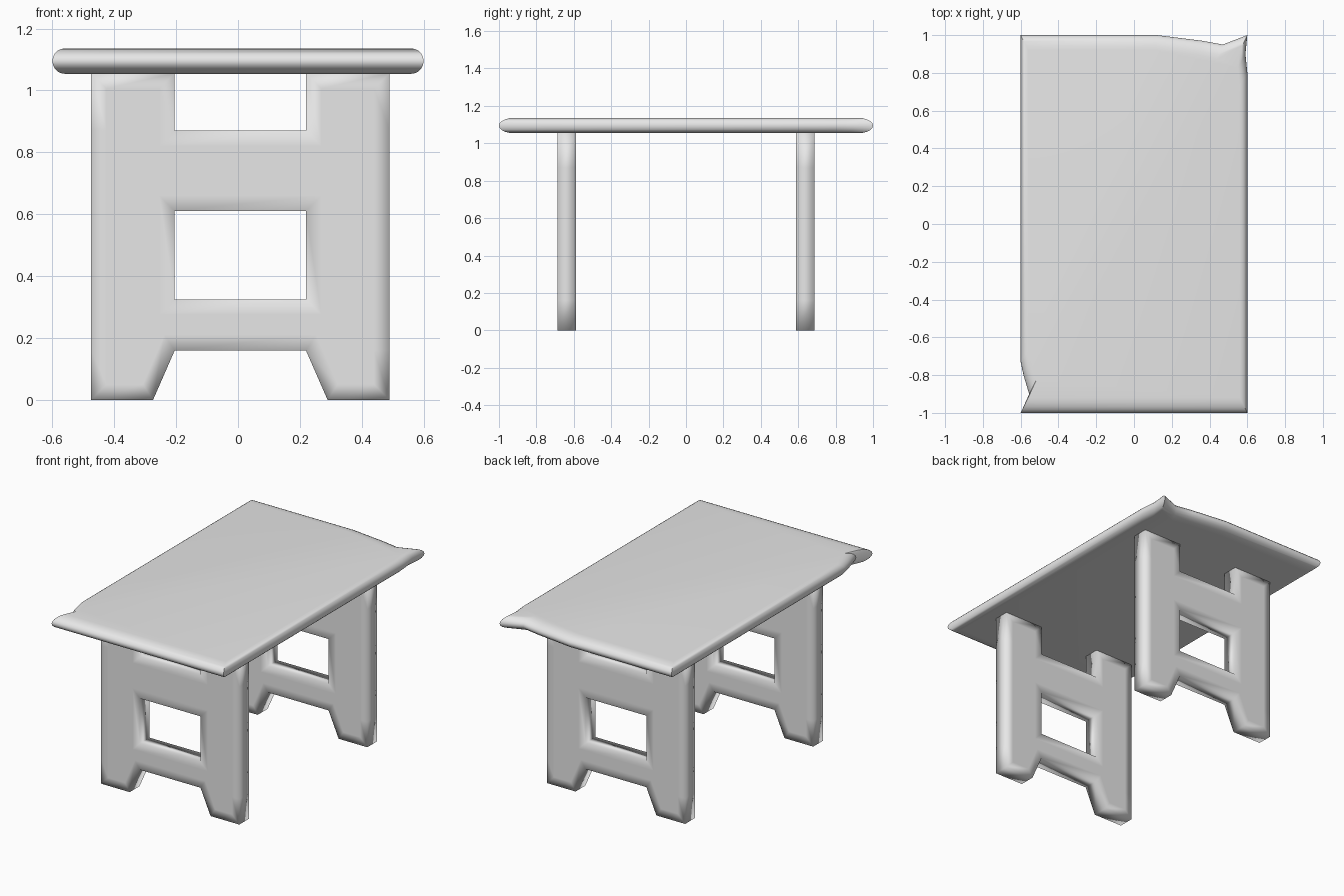
import bpy, bmesh, math
from mathutils import Vector

if "Cube" in bpy.data.objects:
    bpy.data.objects.remove(bpy.data.objects["Cube"])

# One plain grey for the whole table
grey = bpy.data.materials.new("plain grey")
grey.use_nodes = True
grey.diffuse_color = (0.8, 0.8, 0.8, 1)
grey.node_tree.nodes["Principled BSDF"].inputs["Base Color"].default_value = (0.8, 0.8, 0.8, 1)


def finish(bm, name, smooth=True):
    bmesh.ops.recalc_face_normals(bm, faces=bm.faces)
    for f in bm.faces:
        f.smooth = smooth
    mesh = bpy.data.meshes.new(name)
    bm.to_mesh(mesh)
    bm.free()
    mesh.materials.append(grey)
    obj = bpy.data.objects.new(name, mesh)
    bpy.context.collection.objects.link(obj)
    return obj


# Tabletop: worn outline lofted through a rounded edge profile
def make_top():
    outline = [(-0.6, -1), (0.6, -1), (0.6, 0.8), (0.59, 0.9), (0.6, 1),
               (0.47, 0.95), (0.36, 0.97), (0.12, 1), (-0.6, 1),
               (-0.6, -0.73), (-0.585, -0.8), (-0.555, -0.9)]
    bm = bmesh.new()
    rings = []
    steps = 10
    for i in range(steps + 1):
        a = math.pi * (i / steps - 0.5)
        back = 1 - math.cos(a)
        sx, sy = 1 - 0.04 * back / 0.6, 1 - 0.08 * back
        z = 1.095 + 0.041 * math.sin(a)
        rings.append([bm.verts.new((x * sx, y * sy, z)) for x, y in outline])
    n = len(outline)
    for low, high in zip(rings, rings[1:]):
        for i in range(n):
            j = (i + 1) % n
            bm.faces.new((low[i], low[j], high[j], high[i]))
    bm.faces.new(rings[0])
    bm.faces.new(rings[-1])
    finish(bm, "tabletop")
    obj = bpy.data.objects["tabletop"]
    bpy.context.view_layer.objects.active = obj
    obj.select_set(True)
    bpy.ops.object.shade_smooth_by_angle(angle=math.radians(35))
    obj.select_set(False)


# Trestle: two splayed-foot posts joined by two rails
def make_trestle(name, y):
    middle, half = 0.0075, 0.4825
    rows = [(0, 0.282), (0.16, 0.212), (0.325, 0.212),
            (0.61, 0.212), (0.87, 0.212), (1.056, 0.212)]
    thick = 0.098
    bm = bmesh.new()
    grid = [[bm.verts.new((middle + x, y - thick / 2, z))
             for x in (-half, -inner, inner, half)] for z, inner in rows]
    for r in range(len(rows) - 1):
        for c in range(3):
            if c != 1 or r in (1, 3):
                bm.faces.new((grid[r][c], grid[r][c + 1],
                              grid[r + 1][c + 1], grid[r + 1][c]))
    ext = bmesh.ops.extrude_face_region(bm, geom=bm.faces[:])
    new = [v for v in ext["geom"] if isinstance(v, bmesh.types.BMVert)]
    bmesh.ops.translate(bm, verts=new, vec=Vector((0, thick, 0)))
    bmesh.ops.recalc_face_normals(bm, faces=bm.faces)
    # A border loop keeps the soft shading close to the edges
    broad = [f for f in bm.faces if abs(f.normal.y) > 0.9]
    bmesh.ops.inset_region(bm, faces=broad, thickness=0.05, use_even_offset=True)
    finish(bm, name)


make_top()
make_trestle("front_trestle", -0.638)
make_trestle("back_trestle", 0.638)
